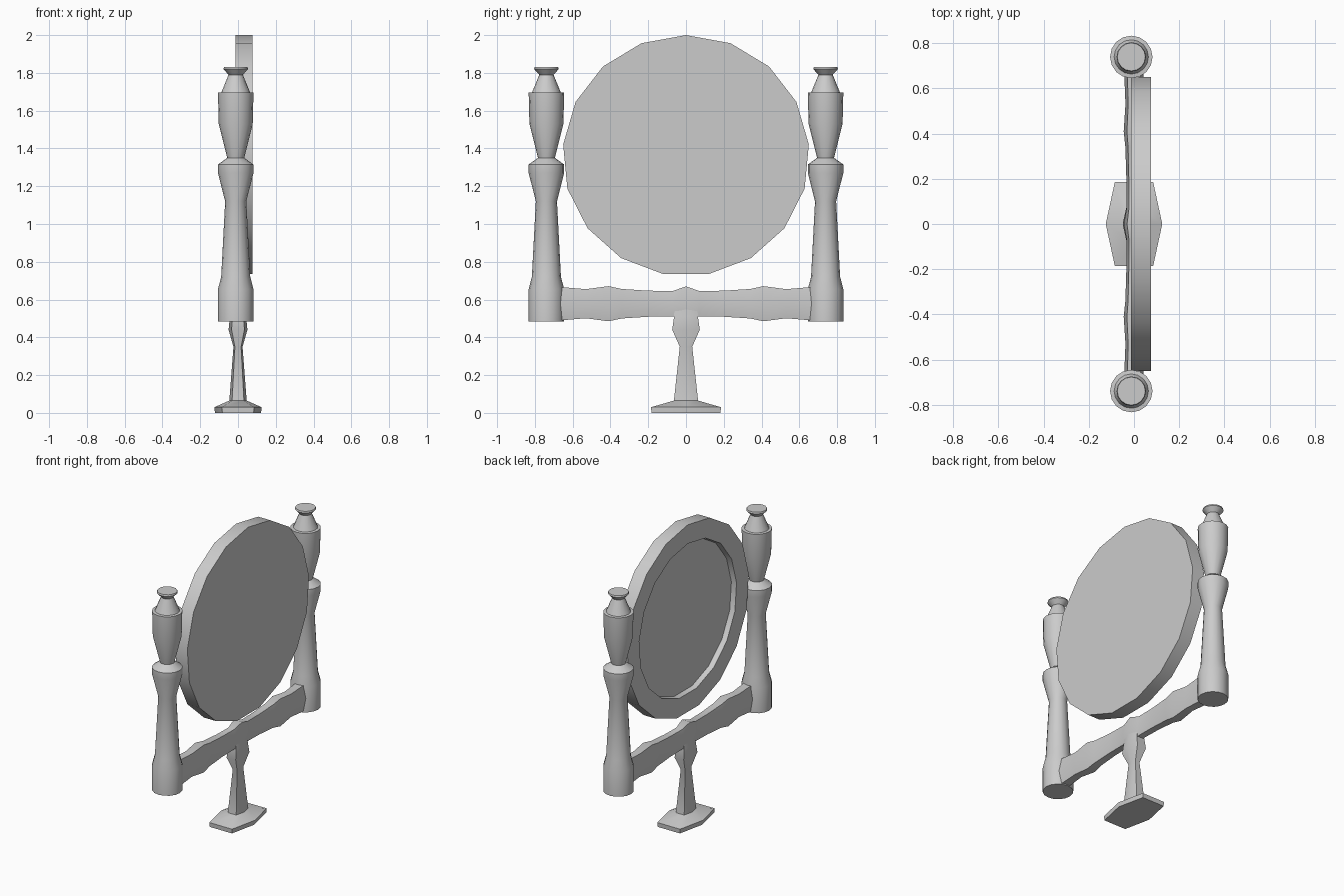
import bpy, bmesh
from math import sin, cos, pi, radians

if "Cube" in bpy.data.objects:
    bpy.data.objects.remove(bpy.data.objects["Cube"])


def loft(name, rings, angle=35):
    """Skin a list of equal-length point rings, cap both ends, smooth by angle."""
    bm = bmesh.new()
    loops = [[bm.verts.new(p) for p in ring] for ring in rings]
    n = len(loops[0])
    for a, b in zip(loops, loops[1:]):
        for i in range(n):
            j = (i + 1) % n
            bm.faces.new((a[i], a[j], b[j], b[i]))
    bm.faces.new(loops[0])
    bm.faces.new(loops[-1])
    bmesh.ops.recalc_face_normals(bm, faces=bm.faces)
    me = bpy.data.meshes.new(name)
    bm.to_mesh(me)
    bm.free()
    ob = bpy.data.objects.new(name, me)
    bpy.context.collection.objects.link(ob)
    me.shade_smooth()
    me.set_sharp_from_angle(angle=radians(angle))
    return ob


# Turned posts with finials: (height, radius)
POST = [(0.485, .094), (0.655, .094), (0.72, .077), (1.12, .056), (1.27, .094),
        (1.315, .094), (1.35, .045), (1.53, .090), (1.695, .094), (1.697, .076),
        (1.79, .038), (1.82, .065), (1.83, .062)]
for side, label in ((-1, "left"), (1, "right")):
    loft("post_" + label,
         [[(-.012 + r * cos(2 * pi * i / 16), side * .739 + r * sin(2 * pi * i / 16), z)
           for i in range(16)] for z, r in POST], 50)

# Flattened hexagon section shared by the stem and the crossbar
HEX = [(1, 0), (.68, 1), (-.68, 1), (-1, 0), (-.68, -1), (.68, -1)]

# Stem with spreading foot: (height, half width in x, half width in y)
STEM = [(0, .122, .183), (.03, .125, .185), (.065, .046, .064), (.35, .024, .033),
        (.44, .050, .073), (.51, .043, .063), (.58, .038, .06)]
loft("stem_and_foot", [[(u * hx, v * hy, z) for u, v in HEX] for z, hx, hy in STEM], 60)

# Crossbar, mirrored about y = 0: (distance from centre, half height)
HALF = [(.07, .067), (.20, .069), (.34, .078), (.41, .093), (.53, .077), (.65, .087), (.72, .087)]
BAR = [(-y, h) for y, h in reversed(HALF)] + [(0, .092)] + HALF
loft("crossbar", [[(u * h * .49, y, .578 + v * h) for u, v in HEX] for y, h in BAR], 60)

# Round 17-sided mirror: solid back, raised rim and recessed glass (x, scale)
DISC = [(.076, 1), (-.014, 1), (-.014, .80), (.02, .79)]
loft("mirror_disc",
     [[(x, s * .653 * sin(2 * pi * i / 17), 1.362 + s * .638 * cos(2 * pi * i / 17))
       for i in range(17)] for x, s in DISC], 60)
